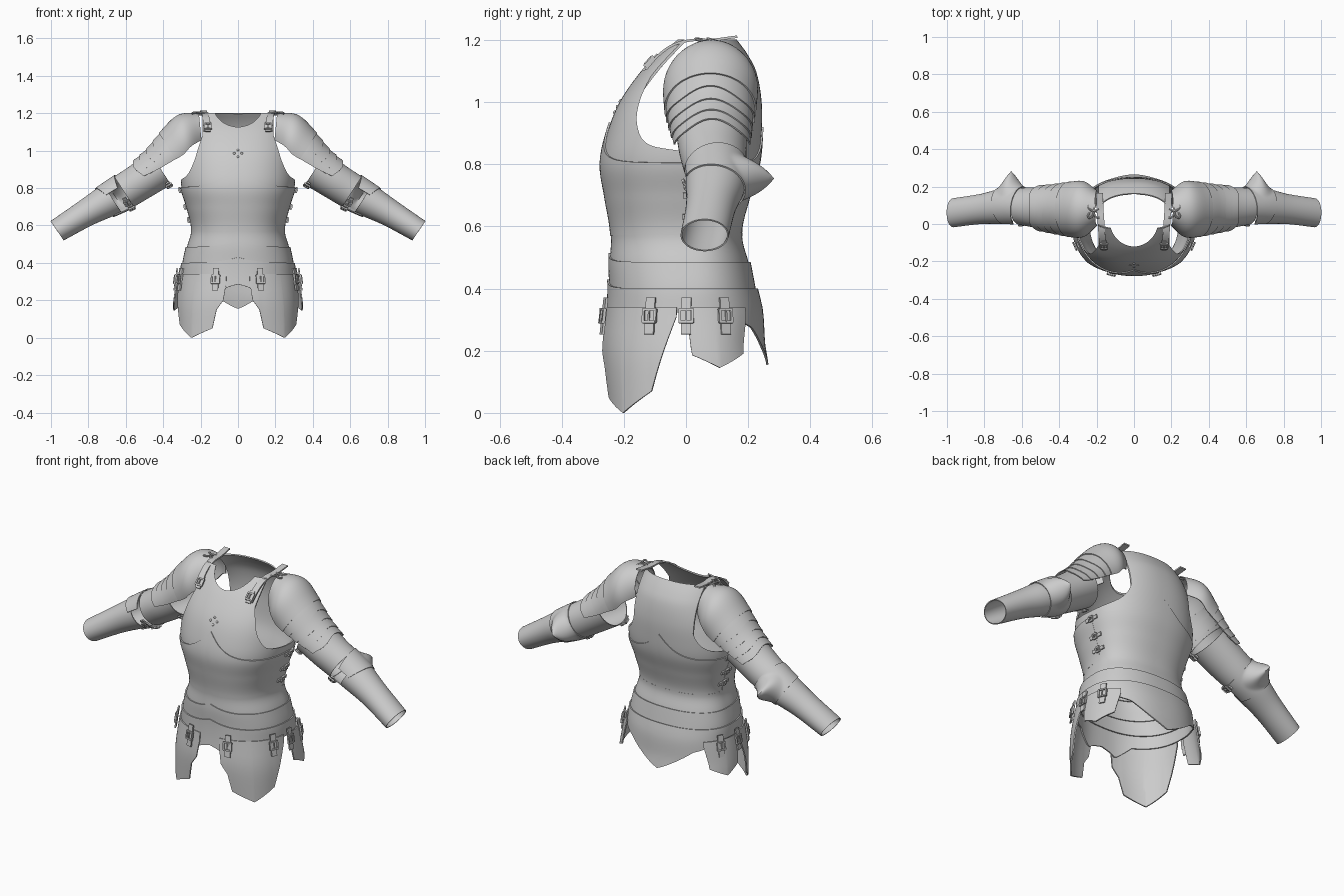
import bpy, bmesh
from math import sin, cos, radians, pi, copysign, exp, hypot
from mathutils import Vector, Matrix

if "Cube" in bpy.data.objects:
    bpy.data.objects.remove(bpy.data.objects["Cube"])

steel = bpy.data.materials.new("brushed steel")
steel.use_nodes = True
steel.diffuse_color = (0.6, 0.6, 0.6, 1)
steel.node_tree.nodes["Principled BSDF"].inputs["Base Color"].default_value = (0.6, 0.6, 0.6, 1)


def sample(table, t, smooth=True):
    """Interpolate the rows of a table keyed by the first column."""
    n = len(table)
    t = min(max(t, table[0][0]), table[-1][0])
    i = max(k for k in range(n - 1) if table[k][0] <= t)
    a, b = table[i], table[i + 1]
    h = b[0] - a[0]
    u = (t - a[0]) / h
    out = []
    for k in range(1, len(a)):
        if not smooth:
            out.append(a[k] + (b[k] - a[k]) * u)
            continue
        p, q = table[max(i - 1, 0)], table[min(i + 2, n - 1)]
        m0 = (b[k] - p[k]) / (b[0] - p[0]) * h
        m1 = (q[k] - a[k]) / (q[0] - a[0]) * h
        out.append((2*u**3 - 3*u*u + 1) * a[k] + (u**3 - 2*u*u + u) * m0
                   + (3*u*u - 2*u**3) * b[k] + (u**3 - u*u) * m1)
    return out


def steps(a, b, n):
    return [a + (b - a) * i / n for i in range(n + 1)]


def finish(ob, mirror=False, thick=0, cutters=()):
    """Apply mirror, thickness and cuts, then shade."""
    bpy.context.collection.objects.link(ob)
    if mirror:
        ob.modifiers.new("mirror", 'MIRROR').use_mirror_merge = False
    if thick:
        m = ob.modifiers.new("thickness", 'SOLIDIFY')
        m.thickness, m.offset = thick, 0
    for c in cutters:
        m = ob.modifiers.new("cut", 'BOOLEAN')
        m.operation, m.object, m.solver = 'DIFFERENCE', c, 'EXACT'
    bpy.context.view_layer.update()
    dg = bpy.context.evaluated_depsgraph_get()
    me = bpy.data.meshes.new_from_object(ob.evaluated_get(dg))
    ob.modifiers.clear()
    ob.data = me
    me.materials.clear()
    me.materials.append(steel)
    bpy.ops.object.select_all(action='DESELECT')
    ob.select_set(True)
    bpy.context.view_layer.objects.active = ob
    bpy.ops.object.shade_smooth_by_angle(angle=radians(35))


def new_object(name, bm):
    bmesh.ops.recalc_face_normals(bm, faces=bm.faces)
    me = bpy.data.meshes.new(name)
    bm.to_mesh(me)
    bm.free()
    return bpy.data.objects.new(name, me)


def sheet(name, rows, mirror=False, thick=0.007, cutters=()):
    bm = bmesh.new()
    vs = [[bm.verts.new(p) for p in r] for r in rows]
    for r, s in zip(vs, vs[1:]):
        for i in range(len(r) - 1):
            bm.faces.new((r[i], r[i + 1], s[i + 1], s[i]))
    bmesh.ops.remove_doubles(bm, verts=bm.verts, dist=0.0002)
    finish(new_object(name, bm), mirror, thick, cutters)


# Torso cross-sections: height, half width, front depth, back depth
BODY = [(0, .325, -.25, .27), (.155, .325, -.262, .262), (.22, .32, -.262, .25),
        (.33, .305, -.25, .24), (.4, .295, -.245, .222), (.48, .272, -.243, .2),
        (.575, .242, -.235, .172), (.7, .268, -.255, .2), (.8, .298, -.269, .23),
        (.9, .3, -.25, .24), (1, .285, -.21, .24), (1.1, .25, -.14, .222),
        (1.16, .225, -.08, .19), (1.2, .205, -.03, .16)]


def body(deg, z, off=0):
    w, f, b = sample(BODY, z)
    s, c = sin(radians(deg)), cos(radians(deg))
    depth = .02 - f if c > 0 else b - .02
    return Vector(((w + off) * copysign(abs(s) ** .87, s),
                   .02 - (depth + off) * copysign(abs(c) ** .87, c), z))


def body_frame(deg, z):
    across = (body(deg + 1, z) - body(deg - 1, z)).normalized()
    up = (body(deg, z + .01) - body(deg, z - .01)).normalized()
    return across, up, across.cross(up)


def band(name, angles, low, high, off=lambda a, u: 0, n=8, **kw):
    """Plate wrapped on the torso between two edge functions."""
    rows = [[body(a, low(a) + (high(a) - low(a)) * u, off(a, u)) for a in angles]
            for u in steps(0, 1, n)]
    sheet(name, rows, **kw)


def peak(a):
    """Pointed rise at the middle of front and back."""
    d = min(abs(a), abs(abs(a) - 180))
    return exp(-d / 14)


# Cutters for the neck and arm openings
def prism(name, outline, lift, direction):
    bm = bmesh.new()
    face = bm.faces.new([bm.verts.new(p) for p in outline])
    new = bmesh.ops.extrude_face_region(bm, geom=[face])["geom"]
    bmesh.ops.translate(bm, vec=Vector(direction) * lift,
                        verts=[v for v in new if isinstance(v, bmesh.types.BMVert)])
    ob = new_object(name, bm)
    ob.hide_render = True
    bpy.context.collection.objects.link(ob)
    return ob


neck = prism("neck_cutter", [(.13 * cos(a), .02 + .14 * sin(a), 1.05)
                             for a in steps(0, 2 * pi, 48)[:-1]], .4, (0, 0, 1))
HOLE = [(0, -.03, 1.25), (1, -.065, 1.16), (2, -.115, 1.08), (3, -.15, 1), (4, -.158, .93),
        (5, -.13, .87), (6, -.05, .848), (7, .08, .84), (8, .17, .87), (9, .205, .95),
        (10, .2, 1.08), (11, .165, 1.16), (12, .14, 1.25)]
cuts = [neck] + [prism("arm_cutter", [(s * .19, *sample(HOLE, t)) for t in steps(0, 12, 48)],
                       .3, (s, 0, 0)) for s in (1, -1)]

# Breastplate, backplate and the overlapping lower plates
front, back = steps(-92, 92, 64), steps(90, 270, 64)
band("breastplate", front, lambda a: .575, lambda a: 1.2, n=36, cutters=cuts)
band("backplate", back, lambda a: .575, lambda a: 1.2, n=36, cutters=cuts)
for c in cuts:
    bpy.data.objects.remove(c)
band("lower_breastplate", front, lambda a: .572, lambda a: .805 + .13 * peak(a),
     lambda a, u: .006, 16)
band("lower_backplate", back, lambda a: .572, lambda a: .8 + .12 * peak(a - 360 if a > 180 else a),
     lambda a, u: .005, 16)

# Waist lames, each lower one lapping over the one above, and the tail
ring = steps(-180, 180, 120)


def lame_top(z):
    return lambda a: z + .03 * peak(a) * (abs(a) < 90)


for i, (lo, hi) in enumerate([(.47, .58), (.39, .485)]):
    band("waist_lame_%d" % (i + 1), ring, lambda a: lo, lame_top(hi), lambda a, u: .008 * u - .002)
HEM = [(0, .285), (8, .27), (13, .25), (30, .32), (110, .325), (130, .295), (145, .275),
       (160, .225), (180, .155)]
band("skirt_and_tail", ring, lambda a: sample(HEM, abs(a), False)[0], lame_top(.4),
     lambda a, u: .006 * u)

# Hanging thigh and hip plates, with a raised ridge
THIGH = [(9, .29), (11, .2), (17, .15), (21, .05), (43, 0), (66, .07), (82, .31)]
HIP = [(88, .3), (90, .185), (106, .145), (127, .19), (133, .31)]
for name, edge, ridge, out in (("thigh_plate", THIGH, 43, .008), ("hip_plate", HIP, 106, .016)):
    angles = sorted(set(steps(edge[0][0], edge[-1][0], 30)) | {e[0] for e in edge})
    band(name, angles, lambda a: sample(edge, a, False)[0], lambda a: .34,
         lambda a, u: out + .012 * (1 - u) * max(0, 1 - abs(a - ridge) / 22), mirror=True)

# Straps and buckles
fittings = bmesh.new()


def block(frame, centre, size):
    bmesh.ops.create_cube(fittings, size=1, matrix=frame @ Matrix.Translation(centre)
                          @ Matrix.Diagonal((*size, 1)))


def buckle(pos, across, up, normal, length=.12, width=.032):
    frame = Matrix.Translation(pos) @ Matrix((across, up, normal)).transposed().to_4x4()
    block(frame, (0, 0, 0), (width, length, .008))
    for s in (-1, 1):
        block(frame, (s * width * .65, 0, .005), (.008, width * 1.4, .01))
        block(frame, (0, s * width * .65, .006), (width * 1.4, .008, .01))
    block(frame, (0, 0, .01), (.005, width * 1.3, .006))


for deg in (18, 66, 87.5, 112):
    buckle(body(deg, .312, .025), *body_frame(deg, .312))
for z in (.63, .7, .79):
    across, up, normal = body_frame(92, z)
    buckle(body(92, z, .011), up, -across, normal, .08, .018)
buckle(Vector((.16, -.115, 1.128)), Vector((1, 0, 0)), Vector((0, .66, .75)),
       Vector((0, -.75, .66)), .07, .028)

# Arm sections: station, centre x, centre z, tilt, outer radius, depth radius, centre y
SHOULDER = [(0, .2, 1.09, 5, .105, .09, .085), (.25, .27, 1.06, 20, .133, .14, .08),
            (.5, .335, .99, 32, .13, .138, .078), (.75, .415, .91, 36, .116, .125, .08),
            (1, .508, .838, 34, .107, .112, .085)]
ARM = [(0, .417, .908, 33, .105, .112, .082), (.25, .52, .837, 33, .097, .105, .087),
       (.45, .62, .775, 33, .093, .096, .095), (.6, .7, .73, 33, .085, .093, .095),
       (.8, .82, .662, 33, .07, .078, .08), (1, .967, .572, 34, .06, .075, .06)]


def limb(table, t, deg, off=0):
    x, z, tilt, rn, ry, y = sample(table, t)
    k = (rn + off) * cos(radians(deg))
    return Vector((x + k * sin(radians(tilt)), y + (ry + off) * sin(radians(deg)),
                   z + k * cos(radians(tilt))))


# Shoulder cap and its overlapping lames, with scalloped edges and narrowing wings
def lame(a, b, n):
    rows = []
    for t in steps(a, b, n):
        u = (t - a) / (b - a)
        half = 108 - 28 * max(0, t - .4) / .6
        rows.append([limb(SHOULDER, t - .02 * u * cos(radians(4 * d)) * (a > 0), d, .002 + .007 * u)
                     for d in steps(-half, half, 48)])
    return rows


for i, (a, b) in enumerate([(0, .54), (.5, .66), (.6, .77), (.71, .88), (.82, .98)]):
    sheet("shoulder_lame_%d" % (i + 1), lame(a, b, 14 if i == 0 else 4), mirror=True, thick=.005)

# Arm tubes
circle = steps(0, 360, 48)
for name, a, b in (("upper_arm_tube", 0, .43), ("forearm_tube", .55, 1)):
    sheet(name, [[limb(ARM, t, d) for d in circle] for t in steps(a, b, 16)],
          mirror=True, thick=.005)


# Elbow guard with its spike and tapering wings
def elbow(u, deg):
    t = .52 + .12 * u * (1 - .5 * ((deg - 90) / 160) ** 2)
    d = hypot((t - .52) / .125, (deg - 90) / 62)
    return limb(ARM, t, deg, .006 + .084 * max(0, 1 - d) ** 1.6)


sheet("elbow_guard", [[elbow(u, d) for d in steps(-70, 200, 54)] for u in steps(-1, 1, 24)],
      mirror=True, thick=.005)

# Arm strap buckles
for t, deg in ((.46, 235), (.45, 200), (.02, 205)):
    p = limb(ARM, t, deg, .008)
    along = (limb(ARM, t + .02, deg) - limb(ARM, t, deg)).normalized()
    turn = (limb(ARM, t, deg + 2) - limb(ARM, t, deg - 2)).normalized()
    buckle(p, along, turn, along.cross(turn), .07, .022)
finish(new_object("straps_and_buckles", fittings), mirror=True)

# Shoulder straps
STRAP = [(0, -.13, 1.105), (1, -.09, 1.15), (2, -.04, 1.185), (3, .02, 1.2), (4, .08, 1.2), (5, .165, 1.211)]
sheet("shoulder_strap", [[(.165 + .004 * t + s, *sample(STRAP, t)) for s in (-.018, .018)]
                         for t in steps(0, 5, 20)], mirror=True, thick=.008)

# Tied shoulder laces: a small tube swept along a bow shape
bow = [Vector((.215 + .04 * sin(2 * a) * cos(a), .07 + .05 * sin(2 * a) * sin(a),
               1.198 + .006 * cos(3 * a))) for a in steps(0, 2 * pi, 48)]
lace = []
for p, q in zip(bow, bow[1:] + bow[1:2]):
    side = (q - p).cross(Vector((0, 0, 1))).normalized()
    lace.append([p + .005 * (side * cos(a) + Vector((0, 0, sin(a)))) for a in steps(0, 2 * pi, 8)])
sheet("shoulder_lace", lace, mirror=True, thick=0)

# Chest cross of four small studs
studs = bmesh.new()
across, up, normal = body_frame(0, .985)
for v in (across, -across, up, -up):
    bmesh.ops.create_icosphere(studs, subdivisions=2, radius=.007,
                               matrix=Matrix.Translation(body(0, .985, .001) + v * .02))
finish(new_object("chest_studs", studs))
